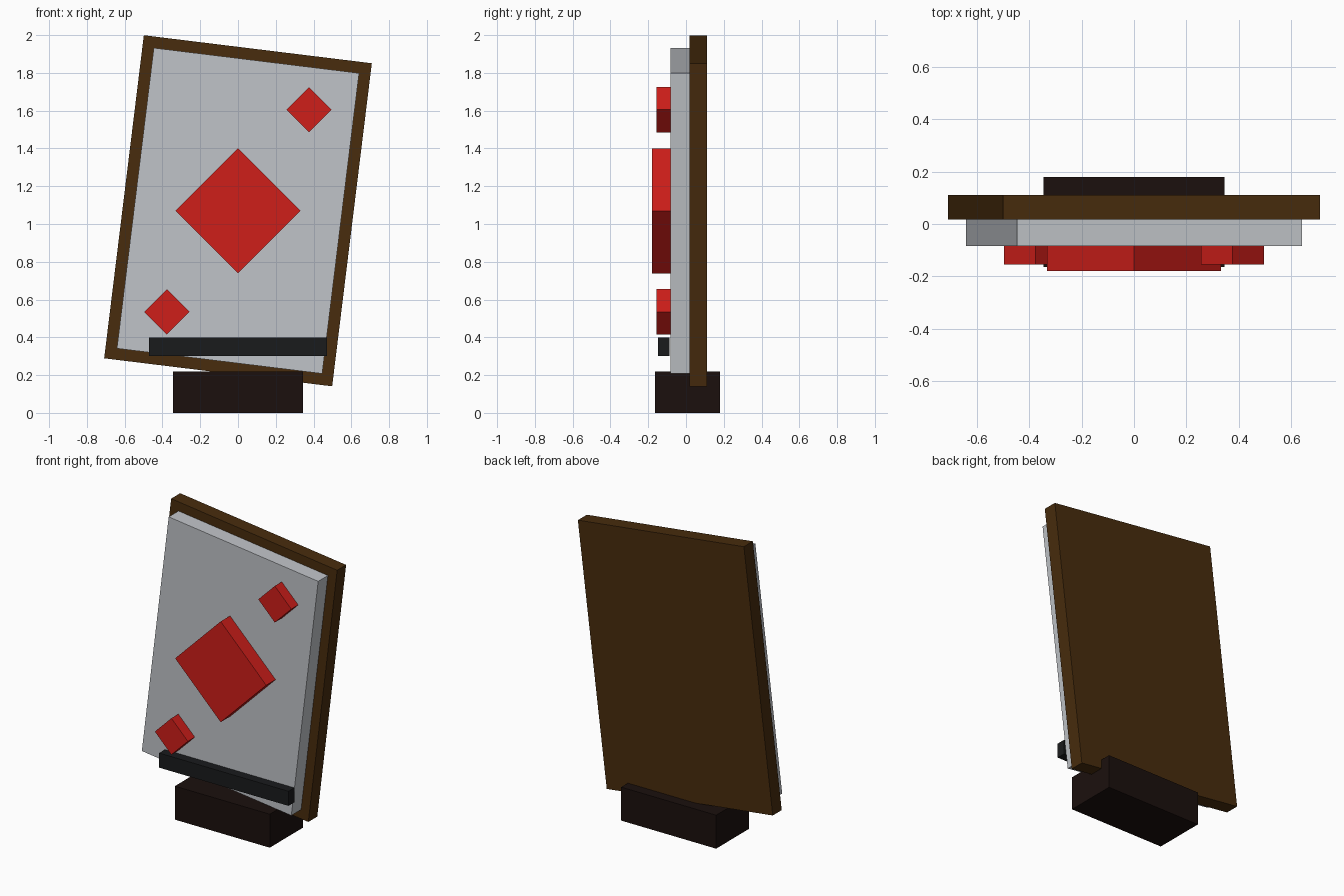
import bpy
from math import radians, sqrt

if "Cube" in bpy.data.objects:
    bpy.data.objects.remove(bpy.data.objects["Cube"])


def material(name, rgb):
    m = bpy.data.materials.new(name)
    m.diffuse_color = (*rgb, 1)
    m.use_nodes = True
    m.node_tree.nodes["Principled BSDF"].inputs["Base Color"].default_value = m.diffuse_color
    return m


def box(name, x, z, width, height, y0, y1, mat, tilt=0):
    """Block centred on (x, z), spanning y0..y1, turned about the y axis."""
    bpy.ops.mesh.primitive_cube_add(size=1, location=(x, (y0 + y1) / 2, z))
    ob = bpy.context.object
    ob.name = name
    ob.scale = (width, y1 - y0, height)
    ob.rotation_euler.y = radians(tilt)
    ob.data.materials.append(mat)
    return ob


brown = material("brown", (0.065, 0.025, 0.004))
silver = material("silver", (0.53, 0.55, 0.58))
red = material("red", (0.62, 0.013, 0.01))
dark_wood = material("dark_wood", (0.011, 0.005, 0.004))
black = material("black", (0.01, 0.011, 0.012))

TILT, MID = 7, 1.07
PANEL_FRONT = -0.083

# Stand
box("base", 0, 0.11, 0.69, 0.22, -0.163, 0.18, dark_wood)

# Leaning board and card face
box("back_board", 0, MID, 1.216, 1.723, 0.018, 0.111, brown, TILT)
box("card_panel", 0, MID, 1.095, 1.603, PANEL_FRONT, 0.018, silver, TILT)

# Raised diamonds: half diagonal and front depth for each
for name, x, z, half, front in (
    ("centre_diamond", 0, MID, 0.331, -0.18),
    ("upper_diamond", 0.376, 1.605, 0.12, -0.155),
    ("lower_diamond", -0.376, 0.535, 0.12, -0.155),
):
    side = half * sqrt(2)
    box(name, x, z, side, side, front, PANEL_FRONT, red, 45)

# Level rail across the lower face
box("front_rail", 0, 0.35, 0.94, 0.096, -0.147, -0.087, black)
